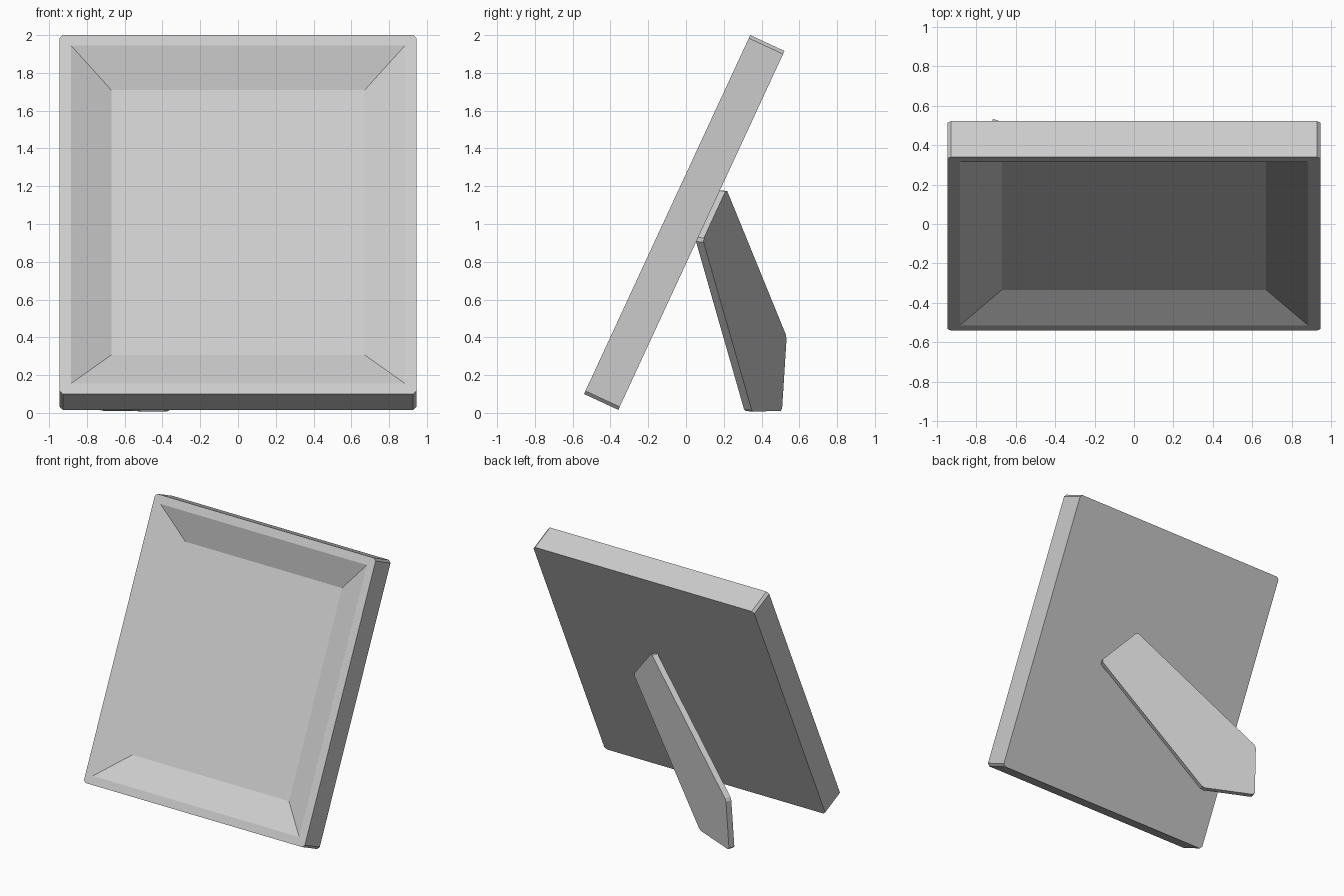
import bpy
import bmesh
from math import atan2
from mathutils import Matrix, Vector

cube = bpy.data.objects.get("Cube")
if cube:
    bpy.data.objects.remove(cube, do_unlink=True)

grey = bpy.data.materials.new("light grey")
grey.use_nodes = True
colour = (0.6, 0.6, 0.6, 1)
grey.diffuse_color = colour
grey.node_tree.nodes["Principled BSDF"].inputs["Base Color"].default_value = colour


def plate(name, outline, thickness, corner, matrix):
    """Flat plate from z = 0 to z = -thickness, with cut corners."""
    bm = bmesh.new()
    face = bm.faces.new([bm.verts.new((x, y, 0)) for x, y in outline])
    bmesh.ops.bevel(bm, geom=bm.verts[:], offset=corner, segments=1,
                    affect='VERTICES')
    solid = bmesh.ops.extrude_face_region(bm, geom=bm.faces[:])
    moved = [v for v in solid["geom"] if isinstance(v, bmesh.types.BMVert)]
    bmesh.ops.translate(bm, verts=moved, vec=(0, 0, -thickness))
    bmesh.ops.recalc_face_normals(bm, faces=bm.faces[:])
    mesh = bpy.data.meshes.new(name)
    bm.to_mesh(mesh)
    bm.free()
    mesh.materials.append(grey)
    obj = bpy.data.objects.new(name, mesh)
    bpy.context.collection.objects.link(obj)
    obj.matrix_world = matrix
    return obj


def rectangle(w, h):
    return [(-w, -h), (w, -h), (w, h), (-w, h)]


# Leaning frame: local y runs up the slope, local z points out of the front
half_w, half_h, depth = 0.945, 1.047, 0.2
tilt = atan2(1.9, 0.88)
lean = Matrix.Translation((0, -0.1, 1.05)) @ Matrix.Rotation(tilt, 4, 'X')
frame = plate("picture_frame", rectangle(half_w, half_h), depth, 0.018, lean)

# Sloping recess: narrow rim, then an inset that sinks to the picture panel
bm = bmesh.new()
bm.from_mesh(frame.data)
front = max(bm.faces, key=lambda f: f.calc_center_median().z)
bm.faces.remove(front)
rim = [v for v in bm.verts if v.co.z > -0.001]
rim.sort(key=lambda v: atan2(v.co.y, v.co.x))
rings = []
for inset, z in ((0.062, 0), (0.275, -0.1)):
    rings.append([bm.verts.new((x, y, z))
                  for x, y in rectangle(half_w - inset, half_h - inset)])
outer, inner = rings
for i in range(4):
    j = (i + 1) % 4
    a, b, c, d = rim[2 * i - 1], rim[2 * i], rim[2 * i + 1], outer[i]
    # Order starts at the lower left corner's two cut points
    bm.faces.new((a, b, d))
    bm.faces.new((b, c, outer[j], d))
    bm.faces.new((outer[i], outer[j], inner[j], inner[i]))
bm.faces.new(inner)
bmesh.ops.recalc_face_normals(bm, faces=bm.faces[:])
bm.to_mesh(frame.data)
bm.free()

# Support leg: a widening board with a pointed foot, set askew on the back
top = Vector((0.267, 0.152, 1.05))
down = Vector((-0.983, 0.353, -1.03)).normalized()
across = Vector((-0.241, 0.125, 0.26))
across = (across - down * across.dot(down)).normalized()
out = down.cross(across)
if out.y < 0:
    across, out = -across, -out
pose = Matrix((down, across, out)).transposed().to_4x4()
pose.translation = top
plate("support_leg",
      [(0, -0.19), (1.203, -0.28), (1.48, 0), (1.203, 0.28), (0, 0.19)],
      0.044, 0.015, pose)
